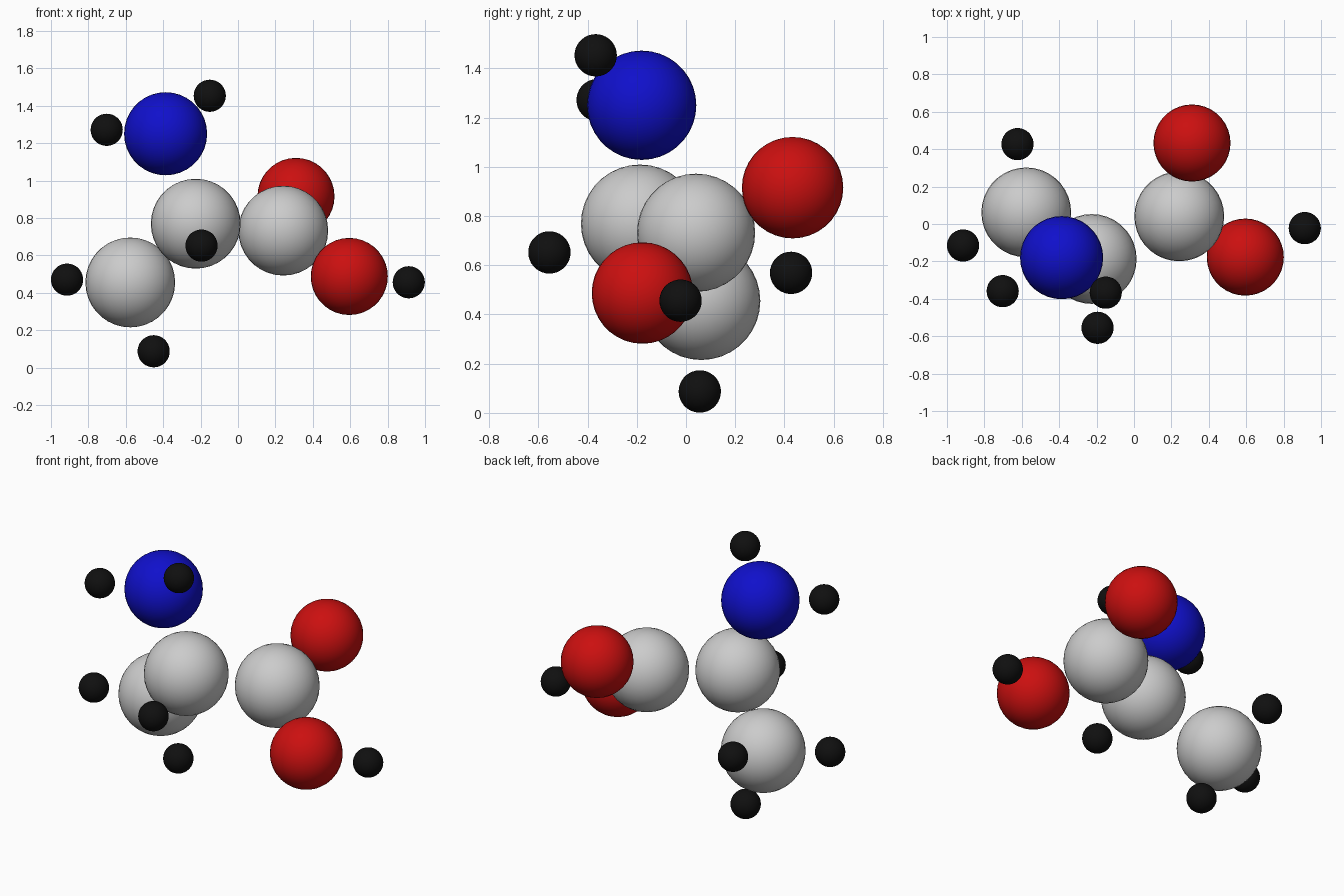
import bpy

if "Cube" in bpy.data.objects:
    bpy.data.objects.remove(bpy.data.objects["Cube"])


def material(name, color):
    mat = bpy.data.materials.new(name)
    mat.diffuse_color = (*color, 1.0)
    mat.use_nodes = True
    mat.node_tree.nodes["Principled BSDF"].inputs["Base Color"].default_value = mat.diffuse_color
    return mat


black = material("hydrogen_black", (0.005, 0.005, 0.005))
blue = material("nitrogen_blue", (0.005, 0.005, 0.6))
red = material("oxygen_red", (0.6, 0.005, 0.005))

# element: radius and material (carbon stays grey)
ELEMENTS = {
    "carbon": (0.24, None),
    "nitrogen": (0.222, blue),
    "oxygen": (0.206, red),
    "hydrogen": (0.086, black),
}


def atom(element, part, center):
    radius, mat = ELEMENTS[element]
    bpy.ops.mesh.primitive_uv_sphere_add(
        segments=36, ring_count=18, radius=radius, location=center)
    obj = bpy.context.object
    obj.name = f"{element}_{part}"
    if mat:
        obj.data.materials.append(mat)
    bpy.ops.object.shade_smooth()


# carbon backbone
atom("carbon", "center", (-0.226, -0.187, 0.769))
atom("carbon", "acid", (0.242, 0.041, 0.732))
atom("carbon", "methyl", (-0.576, 0.062, 0.455))

# nitrogen and oxygen groups
atom("nitrogen", "amine", (-0.387, -0.18, 1.25))
atom("oxygen", "double_bonded", (0.31, 0.433, 0.915))
atom("oxygen", "hydroxyl", (0.595, -0.177, 0.487))

# hydrogens
atom("hydrogen", "amine_left", (-0.702, -0.359, 1.271))
atom("hydrogen", "amine_right", (-0.151, -0.367, 1.453))
atom("hydrogen", "center", (-0.195, -0.555, 0.652))
atom("hydrogen", "methyl_left", (-0.914, -0.115, 0.47))
atom("hydrogen", "methyl_bottom", (-0.451, 0.056, 0.087))
atom("hydrogen", "methyl_back", (-0.623, 0.427, 0.569))
atom("hydrogen", "hydroxyl", (0.913, -0.022, 0.456))
